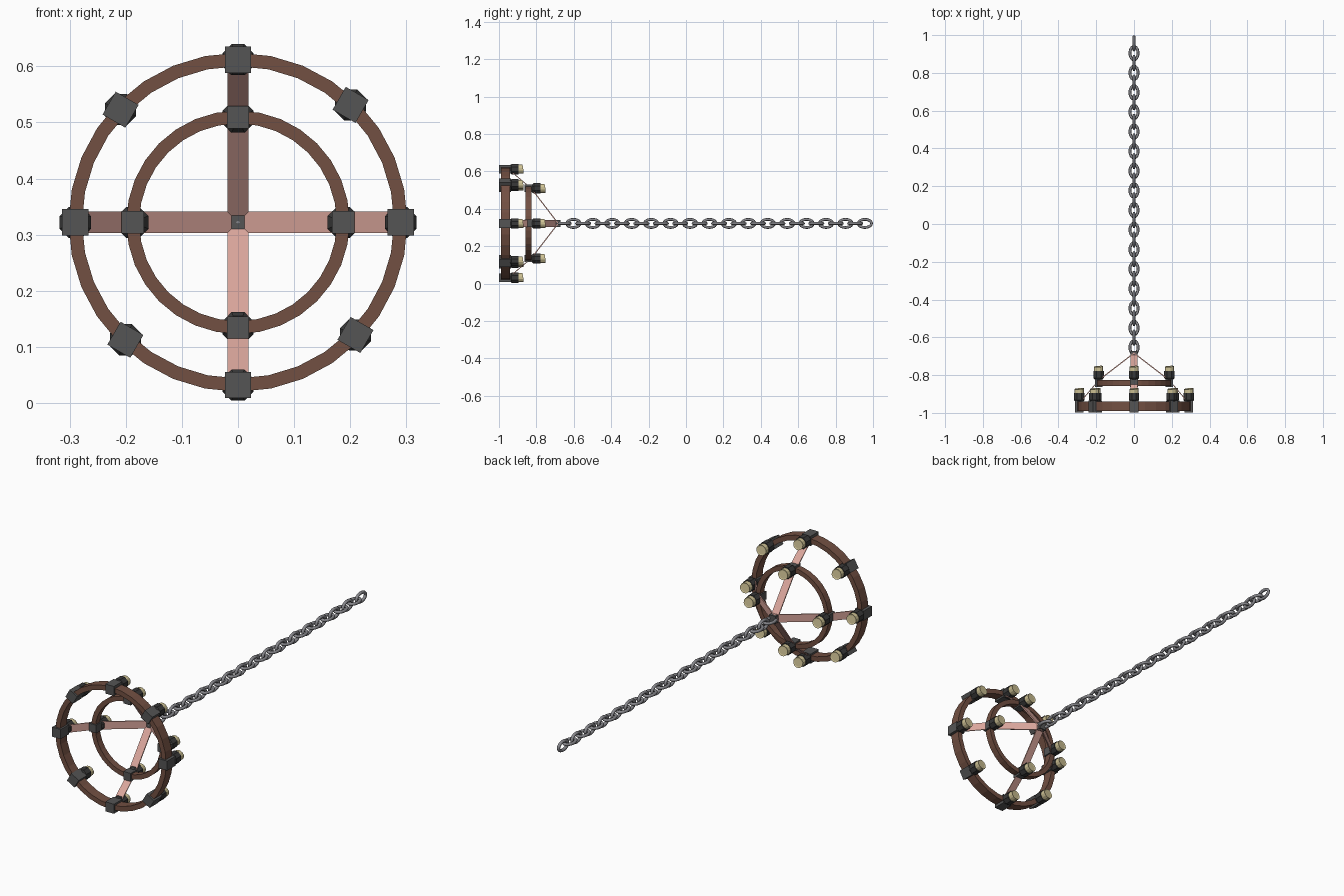
import bpy, bmesh, math
from mathutils import Matrix, Vector

if "Cube" in bpy.data.objects:
    bpy.data.objects.remove(bpy.data.objects["Cube"])

CZ = 0.322          # height of the chandelier axis (axis runs along y)


def material(name, rgb):
    m = bpy.data.materials.new(name)
    m.diffuse_color = (*rgb, 1)
    m.use_nodes = True
    m.node_tree.nodes["Principled BSDF"].inputs["Base Color"].default_value = m.diffuse_color
    return m


WOOD = material("brown_wood", (0.17, 0.08, 0.055))
STRAP = material("pale_strap", (0.70, 0.38, 0.33))
IRON = material("dark_iron", (0.09, 0.09, 0.09))
CUP = material("black_cup", (0.04, 0.04, 0.04))
WAX = material("cream_wax", (0.62, 0.54, 0.30))
STEEL = material("chain_steel", (0.25, 0.25, 0.27))


def finish(name, bm, mat, smooth=False):
    bmesh.ops.recalc_face_normals(bm, faces=bm.faces[:])
    me = bpy.data.meshes.new(name)
    bm.to_mesh(me)
    bm.free()
    me.materials.append(mat)
    for p in me.polygons:
        p.use_smooth = smooth
    ob = bpy.data.objects.new(name, me)
    bpy.context.collection.objects.link(ob)
    return ob


def bridge_loops(bm, loops, closed=True):
    n = len(loops)
    for i in range(n if closed else n - 1):
        a, b = loops[i], loops[(i + 1) % n]
        for j in range(len(a)):
            k = (j + 1) % len(a)
            bm.faces.new((a[j], a[k], b[k], b[j]))


def ring(name, r0, r1, y0, y1, sides=32):
    bm = bmesh.new()
    loops = []
    for i in range(sides):
        t = 2 * math.pi * i / sides
        loops.append([bm.verts.new((r * math.cos(t), y, CZ + r * math.sin(t)))
                      for r, y in ((r0, y0), (r1, y0), (r1, y1), (r0, y1))])
    bridge_loops(bm, loops)
    return finish(name, bm, WOOD)


def box(name, centre, size, spin, mat):
    bm = bmesh.new()
    bmesh.ops.create_cube(bm, size=1)
    bm.transform(Matrix.Translation(centre) @ Matrix.Rotation(spin, 4, 'Y')
                 @ Matrix.Diagonal((*size, 1)))
    return finish(name, bm, mat)


def lathe(name, x, z, profile, sides, mat, slant=0.0):
    # profile of (radius, y); slant tilts the last two loops
    bm = bmesh.new()
    loops = []
    for i, (r, y) in enumerate(profile):
        s = slant if i >= len(profile) - 2 else 0
        loops.append([bm.verts.new((x + r * math.cos(a), y + s * r * math.cos(a + 1),
                                    z + r * math.sin(a)))
                      for a in [2 * math.pi * (k + 0.5) / sides for k in range(sides)]])
    bridge_loops(bm, loops, closed=False)
    bm.faces.new(loops[0])
    bm.faces.new(loops[-1])
    return finish(name, bm, mat)


def candle(tag, angle, r, y_top, clamp, spin):
    x, z = r * math.cos(angle), CZ + r * math.sin(angle)
    w, depth, y_mid = clamp
    box("clamp_" + tag, (x, y_mid, z), (w, depth, w), spin, IRON)
    lathe("cup_" + tag, x, z, [(0.022, y_top), (0.030, y_top + 0.01),
                               (0.030, y_top + 0.046)], 8, CUP)
    y = y_top + 0.044
    lathe("candle_" + tag, x, z, [(0.025, y), (0.025, y + 0.026),
                                  (0.019, y + 0.024)], 12, WAX, 0.15)


# Two wooden rings
ring("outer_ring", 0.278, 0.302, -0.990, -0.940)
ring("inner_ring", 0.176, 0.199, -0.858, -0.825)

# Clamps, cups and candles
for i in range(8):
    diagonal = i % 2
    a = math.radians(45 * i + (1.2 if diagonal else 0))
    candle(f"outer_{i}", a, 0.290, -0.942, (0.047, 0.064, -0.967),
           math.radians(30 if diagonal else 0))
for i in range(4):
    candle(f"inner_{i}", math.pi / 2 * i, 0.1875, -0.824, (0.040, 0.044, -0.842), 0)

# Four flat straps, bent at the inner ring
PATH = [(0.0, -0.680), (0.186, -0.823), (0.285, -0.940)]
for i in range(4):
    bm = bmesh.new()
    loops = []
    for r, y in PATH:
        loops.append([bm.verts.new(c) for c in ((r, y, -0.019), (r, y, 0.019),
                                                (r, y - 0.007, 0.019), (r, y - 0.007, -0.019))])
    bridge_loops(bm, loops, closed=False)
    bm.faces.new(loops[0])
    bm.faces.new(loops[-1])
    bm.transform(Matrix.Translation((0, 0, CZ)) @ Matrix.Rotation(math.pi / 2 * i, 4, 'Y'))
    finish(f"strap_{i}", bm, STRAP)

# Hub where the straps meet
box("hub", (0, -0.684, CZ), (0.036, 0.024, 0.036), 0, IRON)

# Chain of 32 oval links, each turned a quarter from the last
WIRE, HALF_L, HALF_W = 0.0075, 0.0355, 0.0215
for n in range(32):
    bm = bmesh.new()
    loops = []
    for i in range(20):
        t = 2 * math.pi * i / 20
        p = Vector((HALF_W * math.cos(t), HALF_L * math.sin(t), 0))
        out = Vector((HALF_L * math.cos(t), HALF_W * math.sin(t), 0)).normalized()
        loops.append([bm.verts.new(p + out * WIRE * math.cos(u) + Vector((0, 0, WIRE * math.sin(u))))
                      for u in [2 * math.pi * k / 8 for k in range(8)]])
    bridge_loops(bm, loops)
    bm.transform(Matrix.Translation((0, -0.654 + 0.05195 * n, CZ))
                 @ Matrix.Rotation(math.pi / 2 * (n % 2), 4, 'Y'))
    finish(f"chain_link_{n}", bm, STEEL, smooth=True)
